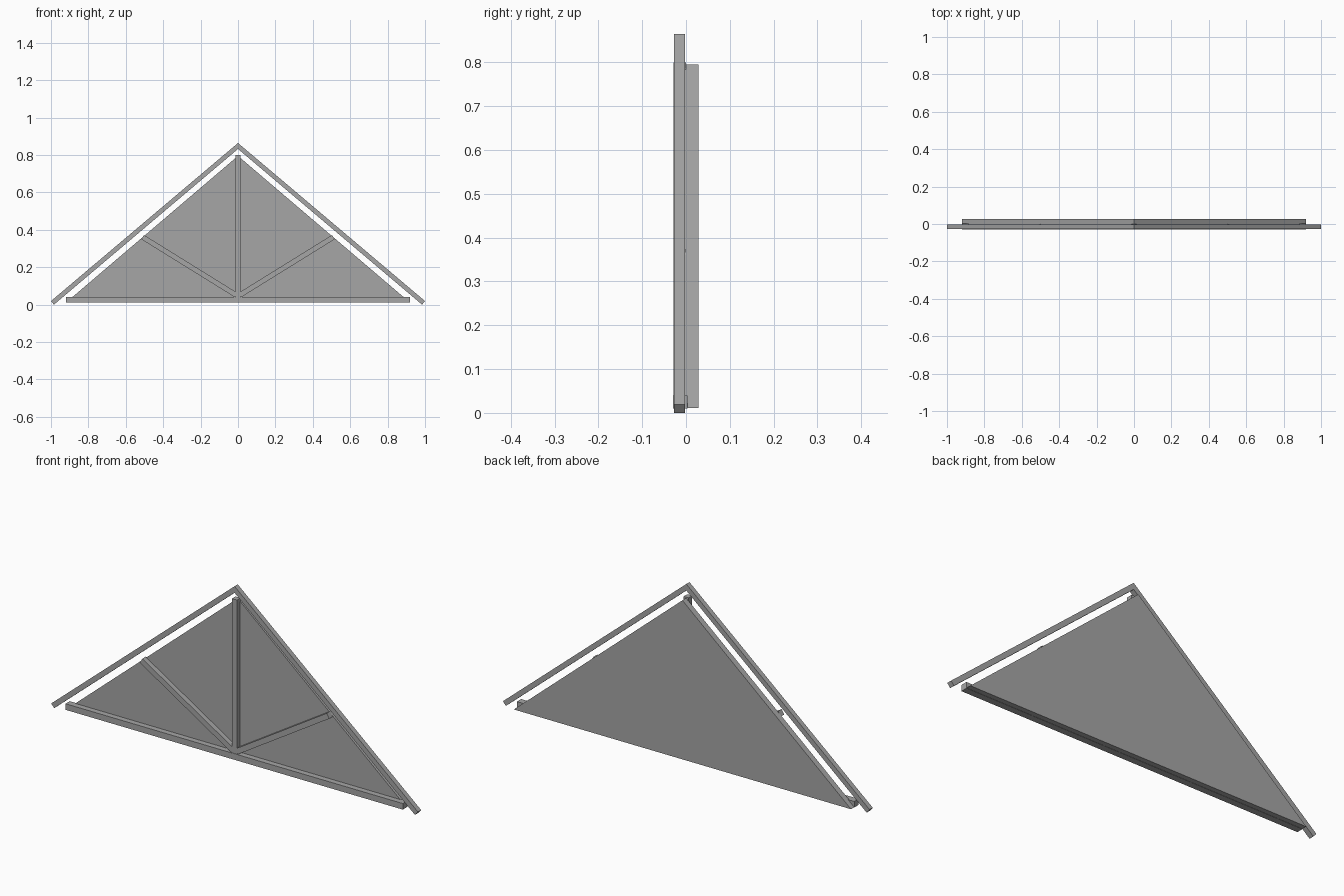
import bpy
import bmesh
from mathutils import Vector

cube = bpy.data.objects.get("Cube")
if cube:
    bpy.data.objects.remove(cube, do_unlink=True)

grey = bpy.data.materials.new("plain grey")
grey.use_nodes = True
colour = (0.38, 0.38, 0.38, 1)
grey.diffuse_color = colour
grey.node_tree.nodes["Principled BSDF"].inputs["Base Color"].default_value = colour


def prism(name, outline, y0, y1):
    """Extrude an outline in the x-z plane from y0 to y1."""
    bm = bmesh.new()
    face = bm.faces.new([bm.verts.new((x, y0, z)) for x, z in outline])
    moved = bmesh.ops.extrude_face_region(bm, geom=[face])["geom"]
    verts = [v for v in moved if isinstance(v, bmesh.types.BMVert)]
    bmesh.ops.translate(bm, verts=verts, vec=(0, y1 - y0, 0))
    bmesh.ops.recalc_face_normals(bm, faces=bm.faces)
    mesh = bpy.data.meshes.new(name)
    bm.to_mesh(mesh)
    bm.free()
    mesh.materials.append(grey)
    obj = bpy.data.objects.new(name, mesh)
    bpy.context.collection.objects.link(obj)
    return obj


def beam_outline(start, end, width):
    """Square-ended beam between two points."""
    a, b = Vector(start), Vector(end)
    d = (b - a).normalized()
    n = Vector((-d.y, d.x)) * width / 2
    return [a + n, b + n, b - n, a - n]


FRONT, BACK = -0.027, -0.002

# Triangular panel behind the frame
prism("gable_panel", [(-0.92, 0.011), (0.92, 0.011), (0, 0.795)], BACK, 0.028)

# Bottom chord and centre post
prism("bottom_chord", beam_outline((-0.92, 0.025), (0.92, 0.025), 0.03), -0.03, 0.003)
prism("centre_post", beam_outline((0, 0.035), (0, 0.8), 0.027), FRONT - 0.001, 0)

# Rafters mitred at the ridge, and diagonal braces
for side, s in (("left", 1), ("right", -1)):
    rafter = [(0, 0.864), (s, 0.019), (s * 0.984, 0), (0, 0.832)]
    prism(side + "_rafter", rafter, FRONT, BACK)
    brace = beam_outline((s * 0.01, 0.051), (s * 0.51, 0.361), 0.027)
    prism(side + "_brace", brace, FRONT, 0)
